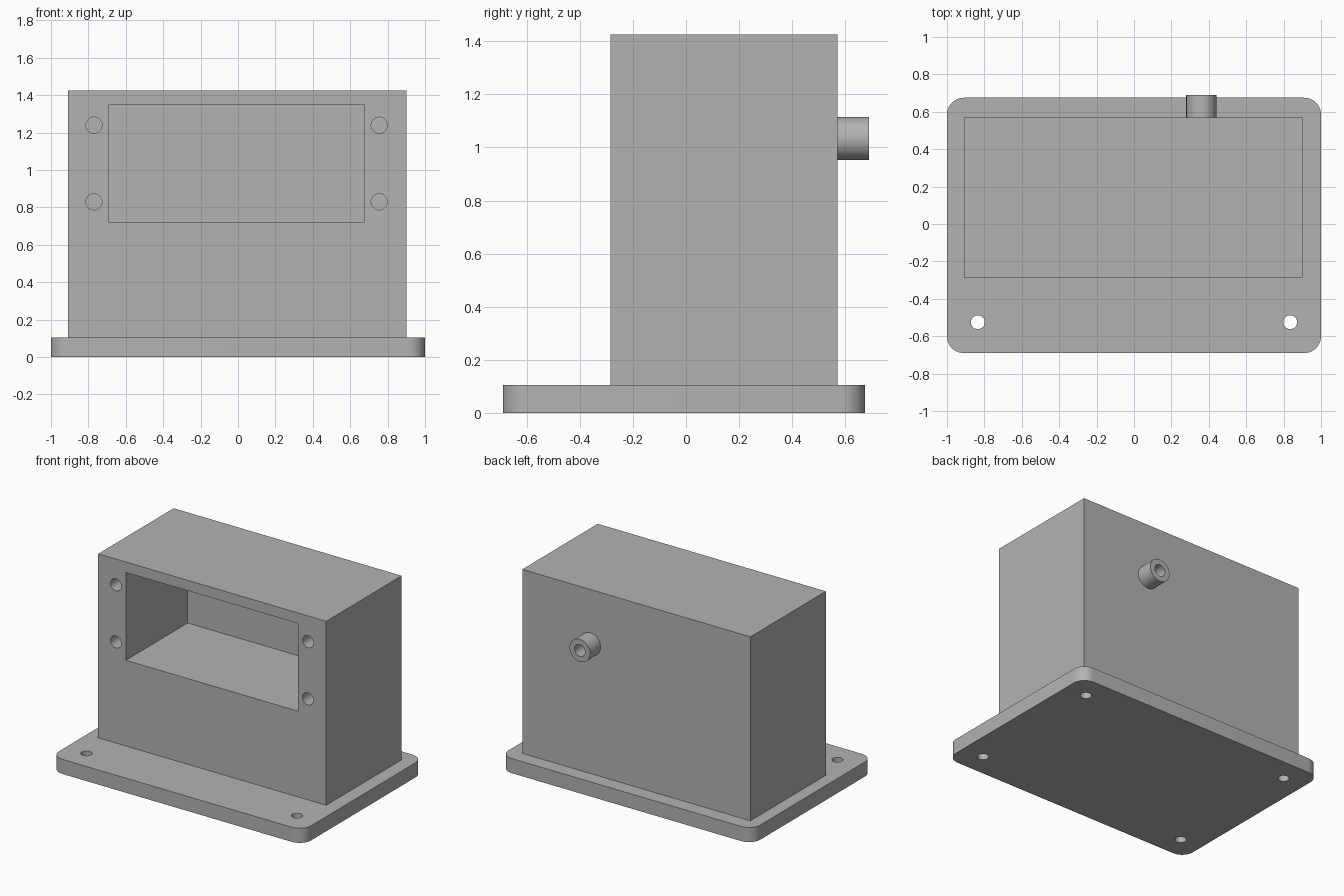
import bpy, bmesh, math
from mathutils import Matrix, Vector

cube = bpy.data.objects.get("Cube")
if cube:
    bpy.data.objects.remove(cube, do_unlink=True)

GREY = (0.45, 0.45, 0.45, 1)
mat = bpy.data.materials.new("plain_grey")
mat.use_nodes = True
mat.diffuse_color = GREY
mat.node_tree.nodes["Principled BSDF"].inputs["Base Color"].default_value = GREY


def finish(name, bm):
    mesh = bpy.data.meshes.new(name)
    bm.to_mesh(mesh)
    bm.free()
    mesh.materials.append(mat)
    obj = bpy.data.objects.new(name, mesh)
    bpy.context.collection.objects.link(obj)
    return obj


def box(name, low, high, corner=0):
    """Box between two corners, with optional rounded upright edges."""
    low, high = Vector(low), Vector(high)
    bm = bmesh.new()
    bmesh.ops.create_cube(bm, size=1, matrix=Matrix.Translation((low + high) / 2)
                          @ Matrix.Diagonal((*(high - low), 1)))
    if corner:
        upright = [e for e in bm.edges
                   if abs(e.verts[0].co.z - e.verts[1].co.z) > 0.01]
        bmesh.ops.bevel(bm, geom=upright, offset=corner, segments=10,
                        profile=0.5, affect='EDGES')
    return finish(name, bm)


def cylinder(name, start, end, radius):
    start, end = Vector(start), Vector(end)
    axis = end - start
    bm = bmesh.new()
    bmesh.ops.create_cone(bm, cap_ends=True, segments=48, radius1=radius,
                          radius2=radius, depth=axis.length,
                          matrix=Matrix.Translation((start + end) / 2)
                          @ axis.to_track_quat('Z', 'Y').to_matrix().to_4x4())
    return finish(name, bm)


def activate(obj):
    bpy.ops.object.select_all(action='DESELECT')
    obj.select_set(True)
    bpy.context.view_layer.objects.active = obj


def cut(obj, cutters):
    activate(obj)
    for cutter in cutters:
        mod = obj.modifiers.new("cut", 'BOOLEAN')
        mod.operation = 'DIFFERENCE'
        mod.solver = 'EXACT'
        mod.object = cutter
        bpy.ops.object.modifier_apply(modifier=mod.name)
        bpy.data.objects.remove(cutter, do_unlink=True)
    bpy.ops.object.shade_smooth_by_angle(angle=math.radians(30))


# Base plate with four mounting holes
plate = box("base_plate", (-1, -0.69, 0), (1, 0.675, 0.105), corner=0.09)
cut(plate, [cylinder("mounting_hole", (x, y, -0.1), (x, y, 0.2), 0.037)
            for x in (-0.835, 0.835) for y in (-0.525, 0.51)])

# Housing with a front pocket and four blind screw holes
FRONT, BACK = -0.285, 0.57
housing = box("housing", (-0.91, FRONT, 0.105), (0.9, BACK, 1.425))
pocket = box("pocket", (-0.69, FRONT - 0.1, 0.72), (0.675, 0.415, 1.35))
screw_holes = [cylinder("screw_hole", (x, FRONT - 0.1, z), (x, FRONT + 0.25, z), 0.043)
               for x in (-0.77, 0.755) for z in (0.83, 1.24)]
cut(housing, [pocket] + screw_holes)

# Cable outlet tube on the back
outlet = cylinder("cable_outlet", (0.36, BACK, 1.033), (0.36, 0.69, 1.033), 0.081)
cut(outlet, [cylinder("outlet_bore", (0.36, BACK - 0.1, 1.033), (0.36, 0.8, 1.033), 0.042)])
